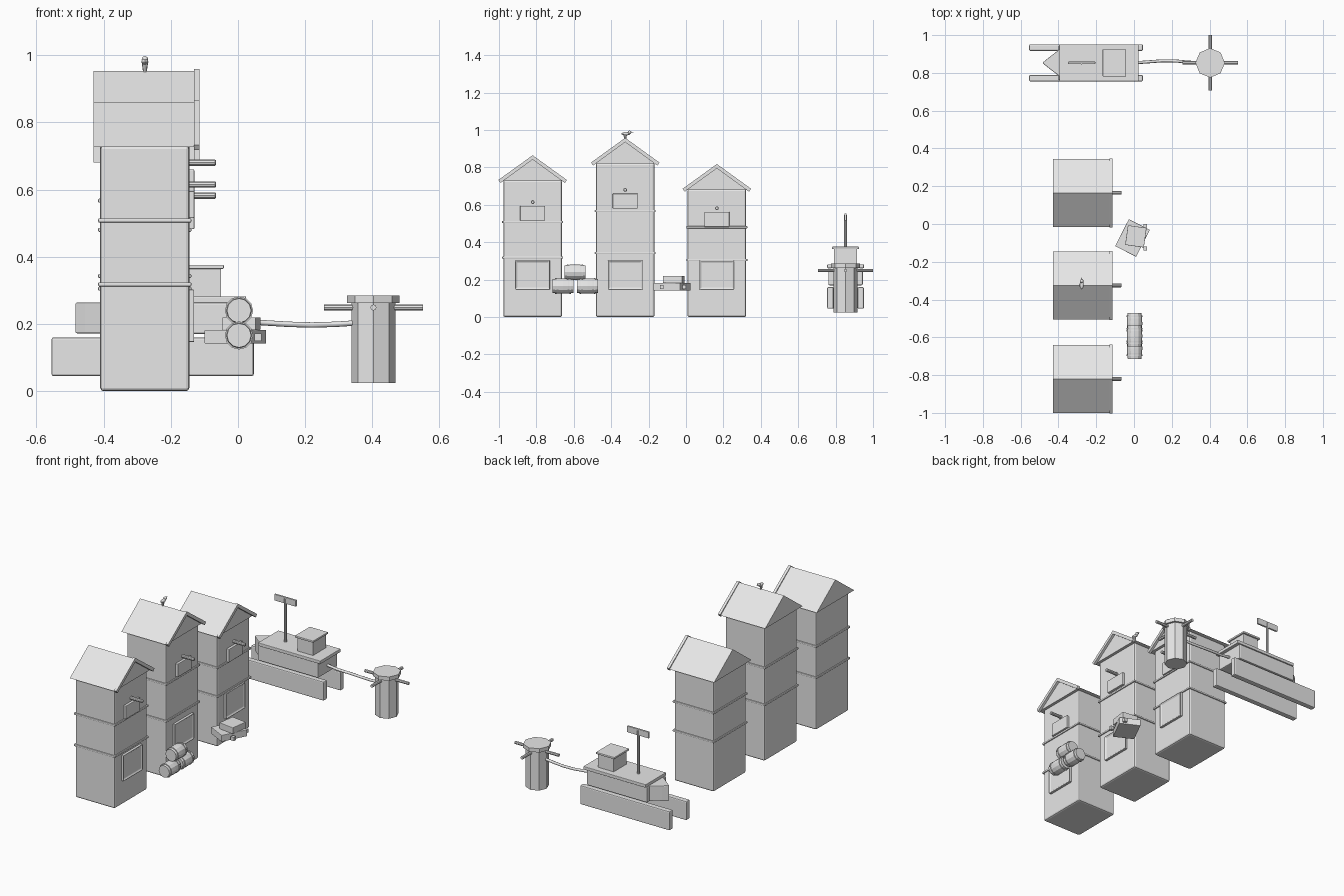
import bpy, bmesh, math
from mathutils import Vector, Matrix

if "Cube" in bpy.data.objects:
    bpy.data.objects.remove(bpy.data.objects["Cube"])

grey = bpy.data.materials.new("plain grey")
grey.diffuse_color = (0.8, 0.8, 0.8, 1)
grey.use_nodes = True
grey.node_tree.nodes["Principled BSDF"].inputs["Base Color"].default_value = grey.diffuse_color


def finish(name, bm, bevel=0.0, segments=2, smooth=False):
    bmesh.ops.recalc_face_normals(bm, faces=bm.faces)
    mesh = bpy.data.meshes.new(name)
    bm.to_mesh(mesh)
    bm.free()
    mesh.materials.append(grey)
    ob = bpy.data.objects.new(name, mesh)
    bpy.context.collection.objects.link(ob)
    if bevel:
        mod = ob.modifiers.new("bevel", 'BEVEL')
        mod.width, mod.segments = bevel, segments
    if smooth:
        bpy.ops.object.select_all(action='DESELECT')
        bpy.context.view_layer.objects.active = ob
        ob.select_set(True)
        bpy.ops.object.shade_smooth_by_angle(angle=math.radians(35))
    return ob


def box(name, x, y, z, bevel=0.0, turn=0.0, inset=0.0):
    """Box from (min, max) ranges, turned about its own vertical axis."""
    bm = bmesh.new()
    bmesh.ops.create_cube(bm, size=1)
    if inset:  # recessed panel on the +x face
        face = max(bm.faces, key=lambda f: f.calc_center_median().x)
        size = Vector((1, y[1] - y[0], z[1] - z[0]))
        bmesh.ops.scale(bm, vec=size, verts=bm.verts)
        bmesh.ops.inset_region(bm, faces=[face], thickness=inset)
        bmesh.ops.translate(bm, vec=(-0.35, 0, 0), verts=face.verts)
        bmesh.ops.scale(bm, vec=(1, 1 / size.y, 1 / size.z), verts=bm.verts)
    bmesh.ops.scale(bm, vec=(x[1] - x[0], y[1] - y[0], z[1] - z[0]), verts=bm.verts)
    bmesh.ops.rotate(bm, matrix=Matrix.Rotation(math.radians(turn), 3, 'Z'), verts=bm.verts)
    bmesh.ops.translate(bm, vec=(sum(x) / 2, sum(y) / 2, sum(z) / 2), verts=bm.verts)
    return finish(name, bm, bevel)


def prism(name, points, offset, bevel=0.0):
    """Extrude a flat outline of 3D points along an offset."""
    bm = bmesh.new()
    face = bm.faces.new([bm.verts.new(p) for p in points])
    out = bmesh.ops.extrude_face_region(bm, geom=[face])
    bmesh.ops.translate(bm, vec=offset, verts=[v for v in out["geom"] if isinstance(v, bmesh.types.BMVert)])
    return finish(name, bm, bevel)


def lathe(name, start, axis, profile, sides, phase=0.0, smooth=False):
    """Solid of (radius, distance) rings along an axis."""
    q = Vector(axis).to_track_quat('Z', 'Y')
    bm = bmesh.new()
    rings = []
    for r, d in profile:
        ring = []
        for i in range(sides):
            a = phase + math.tau * i / sides
            ring.append(bm.verts.new(Vector(start) + q @ Vector((r * math.cos(a), r * math.sin(a), d))))
        rings.append(ring)
    for a, b in zip(rings, rings[1:]):
        for i in range(sides):
            j = (i + 1) % sides
            bm.faces.new((a[i], a[j], b[j], b[i]))
    bm.faces.new(rings[0])
    bm.faces.new(rings[-1])
    return finish(name, bm, smooth=smooth)


def ball(name, centre, size):
    bm = bmesh.new()
    bmesh.ops.create_uvsphere(bm, u_segments=10, v_segments=6, radius=1)
    bmesh.ops.scale(bm, vec=size, verts=bm.verts)
    bmesh.ops.translate(bm, vec=centre, verts=bm.verts)
    return finish(name, bm, smooth=True)


# Three tall gabled houses: centre y, wall height, two ledges, hatch bottom
for n, (cy, top, ledges, hatch) in enumerate([
        (-0.82, 0.727, (0.318, 0.508), 0.515),
        (-0.325, 0.82, (0.343, 0.567), 0.58),
        (0.165, 0.68, (0.305, 0.48), 0.482)], 1):
    tag = f"_{n}"
    box("house_wall" + tag, (-0.41, -0.145), (cy - 0.157, cy + 0.157), (0, top + 0.004), 0.01)
    for z in ledges:
        box("ledge" + tag, (-0.416, -0.139), (cy - 0.163, cy + 0.163), (z - 0.006, z + 0.006), 0.003)
    # Roof and front gable board
    prism("roof" + tag, [(-0.43, cy - 0.18, top), (-0.43, cy + 0.18, top), (-0.43, cy, top + 0.133)], (0.3, 0, 0))
    board = [(0, 0.138), (0.183, 0.006), (0.172, -0.01), (0, 0.115), (-0.172, -0.01), (-0.183, 0.006)]
    prism("gable_board" + tag, [(-0.131, cy + y, top + z) for y, z in board], (0.016, 0, 0))
    # Door, loading hatch and hoist beam
    box("door" + tag, (-0.15, -0.13), (cy - 0.092, cy + 0.092), (0.147, 0.302), 0.002, inset=0.014)
    box("hatch" + tag, (-0.15, -0.13), (cy - 0.067, cy + 0.067), (hatch, hatch + 0.08), 0.003)
    lathe("hoist_beam" + tag, (-0.15, cy, hatch + 0.1), (1, 0, 0),
          [(0.01, 0), (0.01, 0.081), (0.007, 0.085)], 10, smooth=True)

# Small bird on the middle roof
lathe("bird_legs", (-0.277, -0.325, 0.945), (0, 0, 1), [(0.005, 0), (0.009, 0.03)], 8)
ball("bird_body", (-0.277, -0.322, 0.98), (0.011, 0.024, 0.009))
ball("bird_head", (-0.277, -0.302, 0.988), (0.01, 0.01, 0.009))
lathe("bird_beak", (-0.277, -0.296, 0.988), (0, 1, 0), [(0.004, 0), (0.001, 0.014)], 6)

# Stack of three barrels with hoops
for n, (cy, cz) in enumerate([(-0.658, 0.166), (-0.527, 0.166), (-0.593, 0.24)], 1):
    lathe(f"barrel_{n}", (0.003, cy - 0.056, cz), (0, 1, 0),
          [(0.036, 0), (0.04, 0.03), (0.041, 0.056), (0.04, 0.082), (0.036, 0.112)], 12)
    for d in (-0.038, 0.038):
        lathe(f"barrel_hoop_{n}", (0.003, cy + d - 0.004, cz), (0, 1, 0), [(0.042, 0), (0.042, 0.008)], 12)

# Crates and two small blocks
box("lower_crate", (-0.0705, 0.0545), (-0.154, 0.006), (0.142, 0.182), 0.002, turn=-27)
box("upper_crate", (-0.04, 0.06), (-0.118, -0.013), (0.182, 0.22), 0.002, turn=-8)
for y in (-0.01, -0.13):
    box("small_block", (0.049, 0.07), (y - 0.01, y + 0.01), (0.15, 0.172))

# Boat on two floats
Y = 0.853
for s in (-1, 1):
    box("float", (-0.555, 0.047), (Y + s * 0.081 - 0.017, Y + s * 0.081 + 0.017), (0.045, 0.16), 0.006)
box("boat_hull", (-0.4, 0.005), (Y - 0.092, Y + 0.092), (0.17, 0.264), 0.006)
prism("boat_bow", [(-0.485, Y, 0.172), (-0.455, Y + 0.025, 0.172), (-0.39, Y + 0.075, 0.172),
                   (-0.39, Y - 0.075, 0.172), (-0.455, Y - 0.025, 0.172)], (0, 0, 0.092), 0.004)
box("deck", (-0.395, 0.024), (Y - 0.098, Y + 0.098), (0.262, 0.282), 0.003)
box("cabin", (-0.155, -0.05), (Y - 0.062, Y + 0.062), (0.28, 0.366), 0.002)
box("cabin_roof", (-0.166, -0.042), (Y - 0.072, Y + 0.072), (0.364, 0.376), 0.003)
lathe("mast", (-0.278, Y, 0.275), (0, 0, 1), [(0.008, 0), (0.008, 0.27)], 10, smooth=True)
box("mast_board", (-0.35, -0.205), (Y - 0.006, Y + 0.006), (0.515, 0.553), 0.002)

# Eight-sided mooring post with four arms
P = (0.403, Y)
lathe("mooring_post", (*P, 0.025), (0, 0, 1), [(0.065, 0), (0.065, 0.24)], 8)
lathe("post_cap", (*P, 0.262), (0, 0, 1), [(0.078, 0), (0.078, 0.023)], 8)
for k in range(4):
    a = math.tau * k / 4
    lathe(f"post_arm_{k + 1}", (*P, 0.249), (math.cos(a), math.sin(a), 0),
          [(0.009, 0), (0.009, 0.147)], 8, smooth=True)

# Sagging rope from boat to post
curve = bpy.data.curves.new("rope", 'CURVE')
curve.dimensions = '3D'
curve.bevel_depth, curve.bevel_resolution, curve.use_fill_caps = 0.008, 2, True
path = [(0.0, Y, 0.215), (0.07, 0.858, 0.204), (0.15, 0.864, 0.199), (0.22, 0.863, 0.197),
        (0.29, 0.857, 0.199), (0.35, Y, 0.203)]
spline = curve.splines.new('POLY')
spline.points.add(len(path) - 1)
for p, co in zip(spline.points, path):
    p.co = (*co, 1)
curve.materials.append(grey)
bpy.context.collection.objects.link(bpy.data.objects.new("rope", curve))
